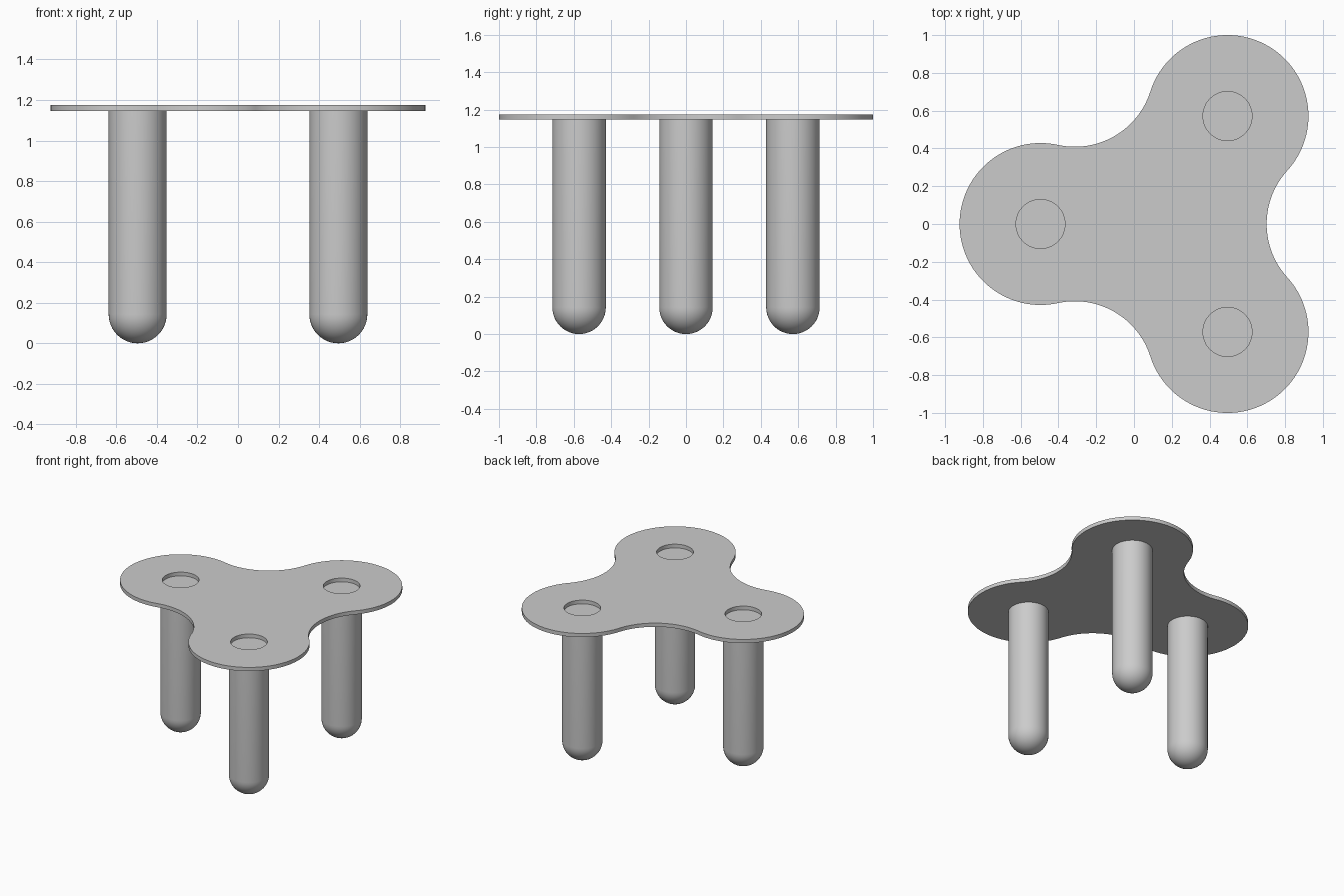
import bpy, bmesh
from math import pi, sin, cos, atan2, sqrt
from mathutils import Vector

cube = bpy.data.objects.get("Cube")
if cube:
    bpy.data.objects.remove(cube, do_unlink=True)

LOBE_R, LEG_R, HOLE_R = 0.4286, 0.143, 0.13
REACH = 0.66                       # table middle to each leg
MIDDLE = Vector((0.165, 0, 0))
BOTTOM, TOP = 1.146, 1.175         # tabletop faces
FILLET_R = 0.42

grey = bpy.data.materials.new("plain grey")
grey.use_nodes = True
colour = (0.6, 0.6, 0.6, 1)
grey.diffuse_color = colour
grey.node_tree.nodes["Principled BSDF"].inputs["Base Color"].default_value = colour


def polar(centre, radius, angle):
    return centre + Vector((cos(angle), sin(angle), 0)) * radius


def arc(centre, radius, start, end, steps):
    return [polar(centre, radius, start + (end - start) * i / steps) for i in range(steps)]


def finish(bm, name, location=(0, 0, 0)):
    bmesh.ops.recalc_face_normals(bm, faces=bm.faces)
    mesh = bpy.data.meshes.new(name)
    bm.to_mesh(mesh)
    bm.free()
    mesh.materials.append(grey)
    obj = bpy.data.objects.new(name, mesh)
    obj.location = location
    bpy.context.collection.objects.link(obj)
    bpy.ops.object.select_all(action='DESELECT')
    obj.select_set(True)
    bpy.context.view_layer.objects.active = obj
    bpy.ops.object.shade_smooth_by_angle(angle=pi / 6)


def add_loop(bm, points):
    verts = [bm.verts.new((p.x, p.y, BOTTOM)) for p in points]
    return [bm.edges.new((v, verts[i - 1])) for i, v in enumerate(verts)]


# Tabletop: three round lobes joined by tangent hollow arcs
lobe_angles = [pi / 3, pi, 5 * pi / 3]
centres = [polar(MIDDLE, REACH, a) for a in lobe_angles]
half = REACH * sin(pi / 3)
fillet_reach = REACH * cos(pi / 3) + sqrt((LOBE_R + FILLET_R) ** 2 - half ** 2)
outline = []
for centre, angle in zip(centres, lobe_angles):
    hollow = polar(MIDDLE, fillet_reach, angle + pi / 3)
    to_hollow = hollow - centre
    turn = (atan2(to_hollow.y, to_hollow.x) - angle) % (2 * pi)
    outline += arc(centre, LOBE_R, angle - turn, angle + turn, 64)
    # The hollow arc runs clockwise between neighbouring lobes
    start = angle + turn + pi
    sweep = 2 * (pi / 3 - turn)
    outline += arc(hollow, FILLET_R, start, start + sweep, 32)

bm = bmesh.new()
edges = add_loop(bm, outline)
for centre in centres:
    edges += add_loop(bm, arc(centre, HOLE_R, 0, 2 * pi, 48))
bmesh.ops.triangle_fill(bm, edges=edges, use_beauty=True)
extruded = bmesh.ops.extrude_face_region(bm, geom=bm.faces[:], use_keep_orig=True)
top_verts = [g for g in extruded["geom"] if isinstance(g, bmesh.types.BMVert)]
bmesh.ops.translate(bm, verts=top_verts, vec=(0, 0, TOP - BOTTOM))
finish(bm, "tabletop")

# Legs: turned cylinders with a hemispherical foot
for name, centre in zip(("back_left_leg", "right_leg", "front_left_leg"), centres):
    bm = bmesh.new()
    profile = [(LEG_R * sin(i * pi / 24), LEG_R * (1 - cos(i * pi / 24))) for i in range(13)]
    profile += [(LEG_R, BOTTOM), (0, BOTTOM)]
    verts = [bm.verts.new((r, 0, z)) for r, z in profile]
    chain = [bm.edges.new(pair) for pair in zip(verts, verts[1:])]
    bmesh.ops.spin(bm, geom=verts + chain, cent=(0, 0, 0), axis=(0, 0, 1),
                   angle=2 * pi, steps=48, use_merge=True)
    bmesh.ops.remove_doubles(bm, verts=bm.verts, dist=0.0001)
    finish(bm, name, centre)
